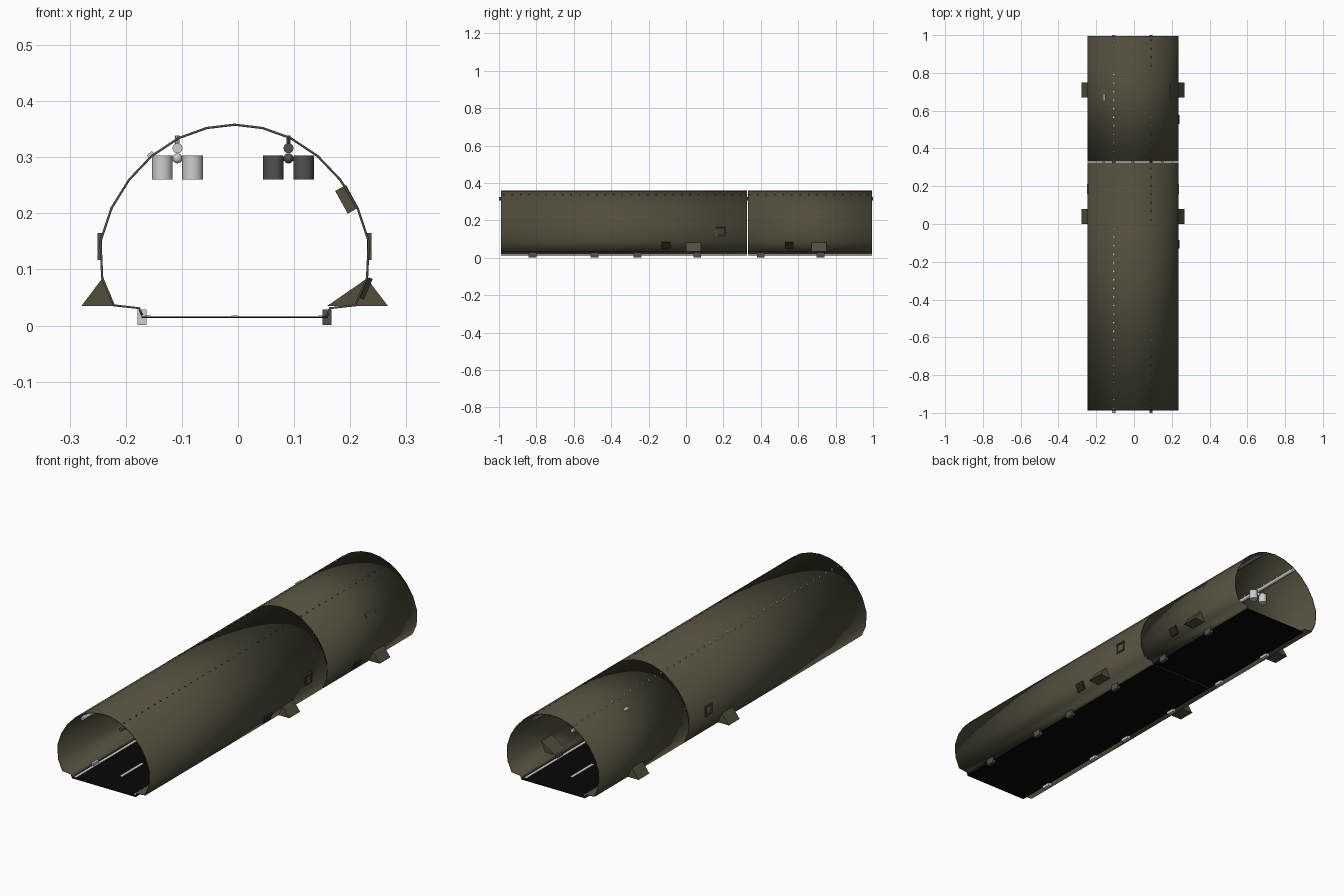
import bpy, bmesh, math
from mathutils import Matrix

cube = bpy.data.objects.get("Cube")
if cube:
    bpy.data.objects.remove(cube, do_unlink=True)


def material(name, rgb):
    m = bpy.data.materials.new(name)
    m.use_nodes = True
    m.diffuse_color = (*rgb, 1)
    bsdf = m.node_tree.nodes["Principled BSDF"]
    bsdf.inputs["Base Color"].default_value = (*rgb, 1)
    bsdf.inputs["Roughness"].default_value = 0.8
    return m


OLIVE = material("olive", (0.085, 0.075, 0.045))
BLACK = material("black", (0.002, 0.002, 0.002))
LIGHT = material("light grey", (0.62, 0.62, 0.62))
DARK = material("dark grey", (0.08, 0.08, 0.08))
SHADE = material("dark olive", (0.02, 0.018, 0.012))


def finish(name, bm, mat, smooth=False):
    mesh = bpy.data.meshes.new(name)
    bm.to_mesh(mesh)
    bm.free()
    mesh.materials.append(mat)
    obj = bpy.data.objects.new(name, mesh)
    bpy.context.collection.objects.link(obj)
    if smooth:
        bpy.ops.object.select_all(action="DESELECT")
        obj.select_set(True)
        bpy.context.view_layer.objects.active = obj
        bpy.ops.object.shade_smooth_by_angle(angle=math.radians(35))
    return obj


def add_box(bm, loc, size, tilt=0):
    mat = Matrix.Translation(loc) @ Matrix.Rotation(tilt, 4, "Y") @ Matrix.Diagonal((*size, 1))
    bmesh.ops.create_cube(bm, size=1, matrix=mat)


def add_cylinder(bm, loc, radius, depth, axis="Z", sides=12):
    turn = Matrix.Rotation(math.pi / 2, 4, "X") if axis == "Y" else Matrix()
    bmesh.ops.create_cone(bm, cap_ends=True, segments=sides, radius1=radius, radius2=radius,
                          depth=depth, matrix=Matrix.Translation(loc) @ turn)


def extrude_profile(name, points, y0, y1, mat, closed=False, thickness=0, smooth=False):
    bm = bmesh.new()
    front = [bm.verts.new((x, y0, z)) for x, z in points]
    back = [bm.verts.new((x, y1, z)) for x, z in points]
    n = len(points)
    for i in range(n if closed else n - 1):
        j = (i + 1) % n
        bm.faces.new((front[i], front[j], back[j], back[i]))
    if closed:
        bm.faces.new(front)
        bm.faces.new(back)
    bmesh.ops.recalc_face_normals(bm, faces=bm.faces)
    obj = finish(name, bm, mat, smooth)
    if thickness:
        mod = obj.modifiers.new("thickness", "SOLIDIFY")
        mod.thickness = thickness
        mod.offset = 0
    return obj


# Arched hull in two sections with a narrow gap between them
CENTRE = -0.006
half = [(0.165, 0.018), (0.17, 0.031), (0.215, 0.036), (0.236, 0.085), (0.239, 0.15),
        (0.219, 0.21), (0.188, 0.26), (0.148, 0.302), (0.1, 0.334), (0.05, 0.352)]
arch = [(CENTRE - x, z) for x, z in half] + [(CENTRE, 0.358)]
arch += [(CENTRE + x, z) for x, z in reversed(half)]
sections = (("front", -0.988, 0.326), ("rear", 0.332, 0.995))
for label, y0, y1 in sections:
    extrude_profile(label + "_hull", arch, y0, y1, OLIVE, thickness=0.004, smooth=True)
    bm = bmesh.new()
    add_box(bm, (CENTRE, (y0 + y1) / 2, 0.015), (0.332, y1 - y0, 0.003))
    finish(label + "_floor", bm, BLACK)

# Painted floor lines
bm = bmesh.new()
for side in (-1, 1):
    add_box(bm, (CENTRE + side * 0.155, 0, 0.0175), (0.012, 1.96, 0.001))
for i in range(7):
    add_box(bm, (CENTRE, -0.78 + i * 0.26, 0.0175), (0.012, 0.16, 0.001))
finish("floor_lines", bm, LIGHT)

BRACKETS = (-0.82, -0.49, -0.26, 0.06, 0.4, 0.72)
for side, label, mat in ((-1, "right", LIGHT), (1, "left", DARK)):
    rail_x = CENTRE - 0.003 + side * 0.099

    # Ceiling rail with regular hangers
    bm = bmesh.new()
    add_cylinder(bm, (rail_x, 0, 0.316), 0.009, 2.0, "Y")
    finish(label + "_ceiling_rail", bm, mat, True)
    bm = bmesh.new()
    for i in range(44):
        add_cylinder(bm, (rail_x, -0.975 + i * 0.0453, 0.328), 0.004, 0.022, sides=8)
    finish(label + "_rail_hangers", bm, mat)

    # Paired lamps below the rail
    bm = bmesh.new()
    for y in (-0.5, 0.13, 0.75):
        bmesh.ops.create_uvsphere(bm, u_segments=12, v_segments=8, radius=0.009,
                                  matrix=Matrix.Translation((rail_x, y, 0.298)))
        add_box(bm, (rail_x, y, 0.296), (0.03, 0.006, 0.006))
        for off in (-0.027, 0.027):
            add_cylinder(bm, (rail_x + off, y, 0.282), 0.0185, 0.043, sides=16)
    finish(label + "_lamps", bm, mat, True)

    # Underside brackets
    bm = bmesh.new()
    for y in BRACKETS:
        add_box(bm, (CENTRE + side * 0.165, y, 0.015), (0.016, 0.042, 0.028))
    finish(label + "_brackets", bm, mat)

    # Outer wedge housings
    inner = 0.165 if side > 0 else 0.215
    wedge = [(CENTRE + side * x, z) for x, z in ((0.236, 0.084), (0.273, 0.035), (inner, 0.035))]
    for i, y in enumerate((0.04, 0.71)):
        extrude_profile(f"{label}_wedge_{i + 1}", wedge, y - 0.04, y + 0.04, OLIVE, closed=True)

    # Side window frame
    bm = bmesh.new()
    for z in (0.12, 0.162):
        add_box(bm, (CENTRE + side * 0.24, 0.185, z), (0.008, 0.05, 0.006))
    for y in (0.162, 0.208):
        add_box(bm, (CENTRE + side * 0.24, y, 0.141), (0.008, 0.006, 0.042))
    finish(label + "_window_frame", bm, DARK if side < 0 else OLIVE)

# Dark access panels
bm = bmesh.new()
for y in (-0.107, 0.553):
    add_box(bm, (0.2285, y, 0.066), (0.008, 0.046, 0.04), math.radians(23))
finish("access_panels", bm, SHADE)

# Tilted hatch frame on the upper side
bm = bmesh.new()
tilt = math.radians(-29)
for off in (-0.02, 0.02):
    add_box(bm, (0.194 - off * 0.48, 0.705, 0.225 + off * 0.88), (0.022, 0.076, 0.006), tilt)
for y in (0.67, 0.74):
    add_box(bm, (0.194, y, 0.225), (0.022, 0.006, 0.046), tilt)
finish("hatch_frame", bm, OLIVE)

# Small roof plate
bm = bmesh.new()
add_box(bm, (-0.156, 0.67, 0.305), (0.012, 0.03, 0.006), math.radians(-40))
finish("roof_plate", bm, LIGHT)
